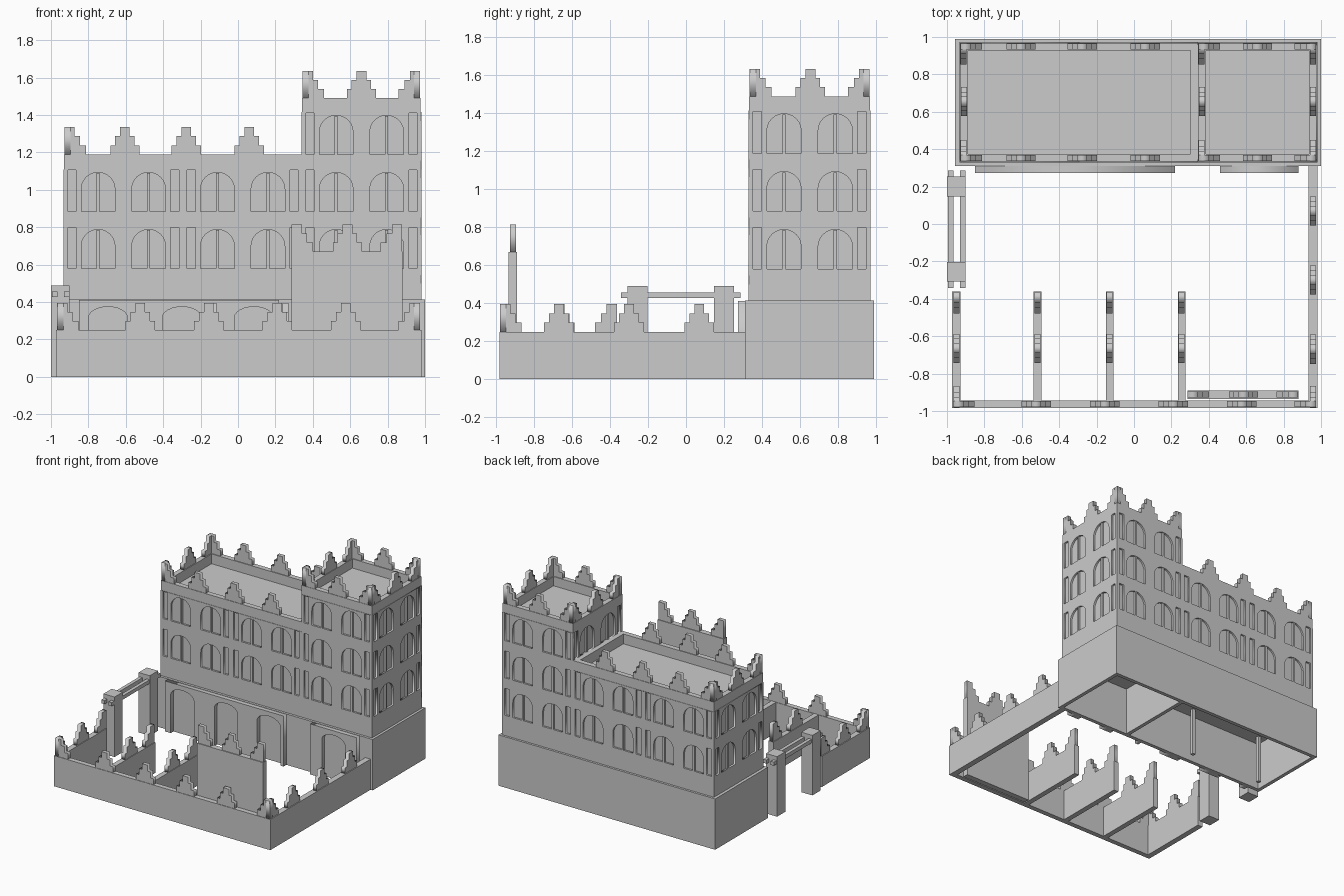
import bpy, math
from math import pi, sin, cos

if "Cube" in bpy.data.objects:
    bpy.data.objects.remove(bpy.data.objects["Cube"])

COL = bpy.context.scene.collection


def box(name, x0, x1, y0, y1, z0, z1):
    v = [(x, y, z) for x in (x0, x1) for y in (y0, y1) for z in (z0, z1)]
    f = [(0, 1, 3, 2), (4, 6, 7, 5), (0, 4, 5, 1), (2, 3, 7, 6), (0, 2, 6, 4), (1, 5, 7, 3)]
    me = bpy.data.meshes.new(name)
    me.from_pydata(v, [], f)
    ob = bpy.data.objects.new(name, me)
    COL.objects.link(ob)
    return ob


def plate_mesh(name, outlines, thick):
    """Flat plate from outlines (later ones are holes)."""
    cu = bpy.data.curves.new(name, 'CURVE')
    cu.dimensions = '2D'
    cu.fill_mode = 'BOTH'
    cu.extrude = thick / 2
    for pts in outlines:
        s = cu.splines.new('POLY')
        s.points.add(len(pts) - 1)
        for p, (x, y) in zip(s.points, pts):
            p.co = (x, y, 0, 1)
        s.use_cyclic_u = True
    ob = bpy.data.objects.new(name, cu)
    COL.objects.link(ob)
    dg = bpy.context.evaluated_depsgraph_get()
    me = bpy.data.meshes.new_from_object(ob.evaluated_get(dg))
    bpy.data.objects.remove(ob)
    return me


def place(name, me, x, y, z, ang=0.0):
    ob = bpy.data.objects.new(name, me)
    ob.location = (x, y, z)
    ob.rotation_euler = (pi / 2, 0, ang)
    COL.objects.link(ob)
    return ob


def rect(x0, x1, y0, y1):
    return [(x0, y0), (x1, y0), (x1, y1), (x0, y1)]


def arch(c, hw, z0, spring, rise, n=12):
    arc = [(c - hw * cos(pi * i / n), spring + rise * sin(pi * i / n)) for i in range(n + 1)]
    return [(c - hw, z0)] + arc + [(c + hw, z0)]


# stepped merlons: full one and half one for corners and wall ends
half = [(.115, 0), (.115, .048), (.083, .048), (.083, .097), (.055, .097), (.055, .145)]
right = [(.078, 0), (.078, .048), (.052, .048), (.052, .097), (.026, .097), (.026, .145)]
FULL = plate_mesh("merlon", [right + [(-x, z) for x, z in reversed(right)]], .032)
HALF = plate_mesh("half_merlon", [half + [(0, .145), (0, 0)]], .032)


def merlons_x(xs, y, z):
    for x in xs:
        place("merlon", FULL, x, y, z)


def merlons_y(ys, x, z):
    for y in ys:
        place("merlon", FULL, x, y, z, pi / 2)


def corner(x, y, z, sx, sy):
    place("corner_merlon", HALF, x, y + sy * .017, z, 0 if sx > 0 else pi)
    place("corner_merlon", HALF, x + sx * .017, y, z, sy * pi / 2)


# hollow base storey
box("base_front", -.957, 1, .31, .34, 0, .415)
box("base_back", -.957, 1, .96, .99, 0, .415)
box("base_left", -.957, -.927, .34, .96, 0, .415)
box("base_right", .97, 1, .34, .96, 0, .415)
box("base_divider", .33, .36, .34, .96, 0, .40)
box("base_ceiling", -.94, .985, .33, .975, .385, .415)
for x in (-.86, -.22):
    box("inner_post", x - .014, x + .014, .41, .438, 0, .39)

# shallow arcade panels on the base front
for x0, x1, cs in ((-.85, .22, (-.695, -.30, .085)), (.46, .88, (.67,))):
    pts = [(x0, 0)]
    for c in cs:
        pts += arch(c, .105, 0, .315, .06)
    pts += [(x1, 0), (x1, .412), (x0, .412)]
    place("arcade_panel", plate_mesh("arcade_panel", [pts], .036), 0, .292, 0)

# upper storeys: core blocks with window panels in front
box("main_core", -.918, .345, .345, .957, .41, 1.11)
box("tower_core", .357, .965, .345, .957, .41, 1.415)
for ob in (("plain_band", -.933, .98, .33, .972, .41, .5),):
    box(*ob)
S, FL = .305, .50
holes = [rect(-.297, -.253, .08, .3), rect(.253, .297, .08, .3)]
holes += [arch(s * .135, .09, .08, .2, .088) for s in (-1, 1)]
BAY = plate_mesh("window_panel", [rect(-.3195, .3195, 0, S)] + holes, .016)


def bay(x, y, floor, ang):
    place("window_panel", BAY, x, y, FL + S * floor, ang)
    for s in (-1, 1):
        u = s * .135
        cx, cy = x + u * cos(ang), y + u * sin(ang)
        m = box("mullion", cx - .008, cx + .008, cy - .008, cy + .008,
                FL + S * floor + .08, FL + S * floor + .285)
        m.name = "window_mullion"


for fl in range(3):
    for i, x in enumerate((-.613, .025, .66)):
        if fl < 2 or i == 2:
            bay(x, .338, fl, 0)
            bay(x, .964, fl, 0)
    bay(.972, .651, fl, pi / 2)
    bay(-.925 if fl < 2 else .35, .651, fl, pi / 2)


# parapets
def parapet(x0, x1, y0, y1, z0, z1, t=.042):
    box("parapet_front", x0, x1, y0, y0 + t, z0, z1)
    box("parapet_back", x0, x1, y1 - t, y1, z0, z1)
    box("parapet_left", x0, x0 + t, y0 + t, y1 - t, z0, z1)
    box("parapet_right", x1 - t, x1, y0 + t, y1 - t, z0, z1)


parapet(-.93, .345, .333, .969, 1.105, 1.19)
parapet(.342, .977, .333, .969, 1.413, 1.49)
for y in (.353, .949):
    merlons_x((-.605, -.277, .06), y, 1.19)
    merlons_x((.66,), y, 1.49)
merlons_y((.655,), -.91, 1.19)
merlons_y((.655,), .363, 1.49)
merlons_y((.655,), .956, 1.49)
for y, sy in ((.335, 1), (.967, -1)):
    corner(-.928, y, 1.19, 1, sy)
    corner(.345, y, 1.49, 1, sy)
    corner(.974, y, 1.49, -1, sy)

# courtyard walls
H = .25
box("yard_front_wall", -.973, .98, -.983, -.943, 0, H)
box("yard_right_wall", .933, .98, -.943, .31, 0, H)
box("yard_left_wall", -.973, -.928, -.943, -.362, 0, H)
merlons_x((-.523, -.156, .21, .576), -.963, H)
merlons_y((-.67, -.30, .07), .957, H)
corner(-.967, -.98, H, 1, 1)
corner(.973, -.98, H, -1, 1)
for x in (-.515, -.13, .255):
    box("yard_partition", x - .021, x + .021, -.943, -.362, 0, H)
for x in (-.95, -.515, -.13, .255):
    merlons_y((-.665,), x, H)
    place("end_merlon", HALF, x, -.364, H, -pi / 2)

# tall screen wall behind the front wall
box("screen_wall", .285, .88, -.935, -.89, 0, .67)
merlons_x((.585,), -.912, .67)
place("end_merlon", HALF, .287, -.912, .67, 0)
place("end_merlon", HALF, .878, -.912, .67, pi)

# side gate: two posts and two beams
for y in (-.255, .20):
    box("gate_post", -1, -.9, y - .053, y + .053, 0, .49)
for x in (-.98, -.915):
    box("gate_beam", x - .014, x + .014, -.343, .287, .427, .457)
